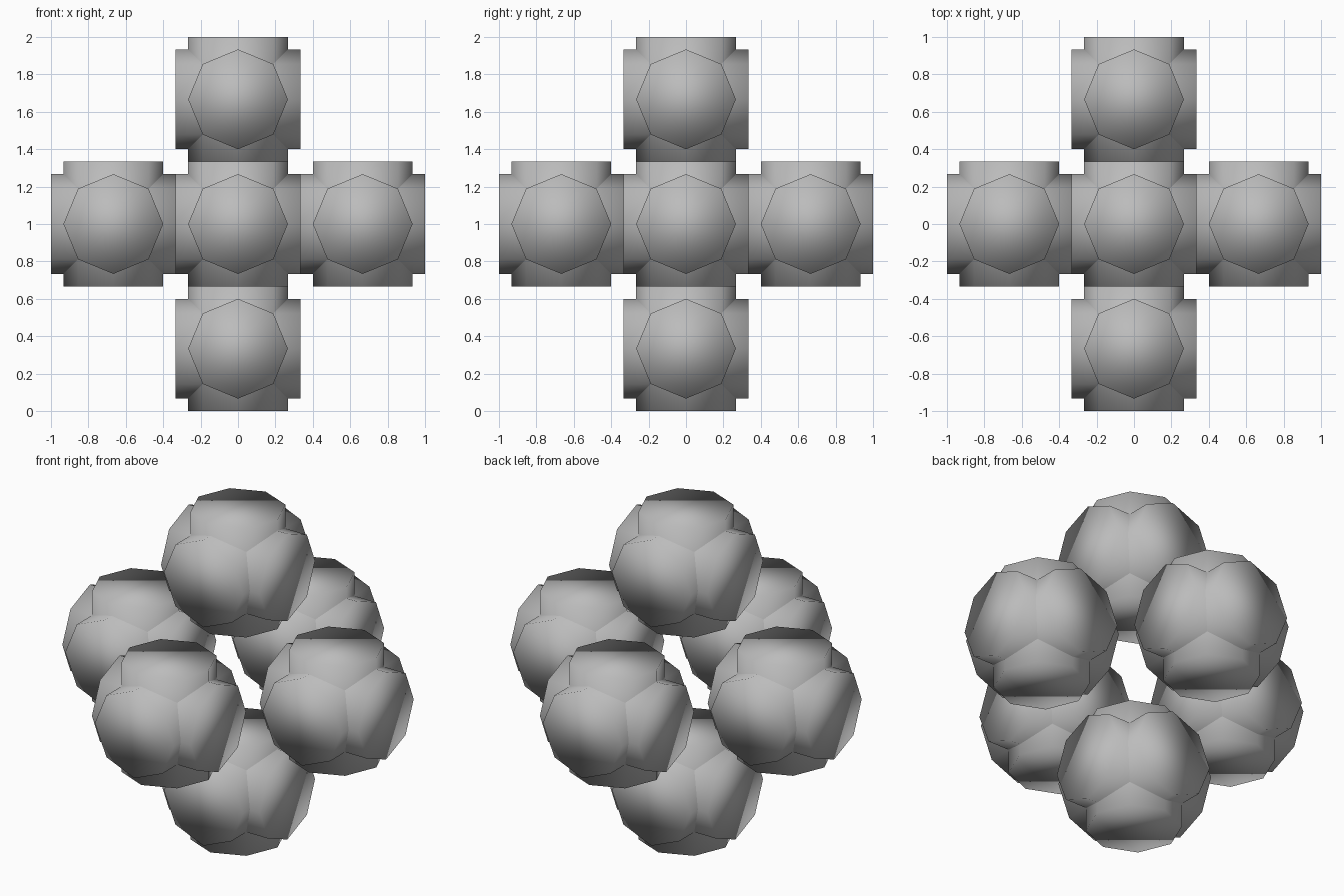
import bpy, bmesh, math
from mathutils import Matrix, Vector

if "Cube" in bpy.data.objects:
    bpy.data.objects.remove(bpy.data.objects["Cube"])

UNIT = 2 / 3          # width of one cluster
RADIUS = UNIT * 0.4   # octagon radius of each drum
CENTRE = Vector((0, 0, 1))

grey = bpy.data.materials.new("mid grey")
grey.diffuse_color = (0.5, 0.5, 0.5, 1)
grey.use_nodes = True
grey.node_tree.nodes["Principled BSDF"].inputs["Base Color"].default_value = grey.diffuse_color


def cluster_mesh():
    """Three crossed eight-sided drums, softly shaded all over."""
    bm = bmesh.new()
    turns = (Matrix.Identity(4),
             Matrix.Rotation(math.pi / 2, 4, 'X'),
             Matrix.Rotation(math.pi / 2, 4, 'Y'))
    for turn in turns:
        bmesh.ops.create_cone(bm, cap_ends=True, segments=8, radius1=RADIUS,
                              radius2=RADIUS, depth=UNIT, matrix=turn)
    for f in bm.faces:
        f.smooth = True
    mesh = bpy.data.meshes.new("drum_cluster")
    bm.to_mesh(mesh)
    bm.free()
    mesh.materials.append(grey)
    return mesh


# Six equal clusters, one on each side of an empty centre
mesh = cluster_mesh()
places = {"left": (-1, 0, 0), "right": (1, 0, 0), "front": (0, -1, 0),
          "back": (0, 1, 0), "bottom": (0, 0, -1), "top": (0, 0, 1)}
for name, direction in places.items():
    ob = bpy.data.objects.new(name + "_cluster", mesh)
    ob.location = CENTRE + Vector(direction) * UNIT
    bpy.context.collection.objects.link(ob)
